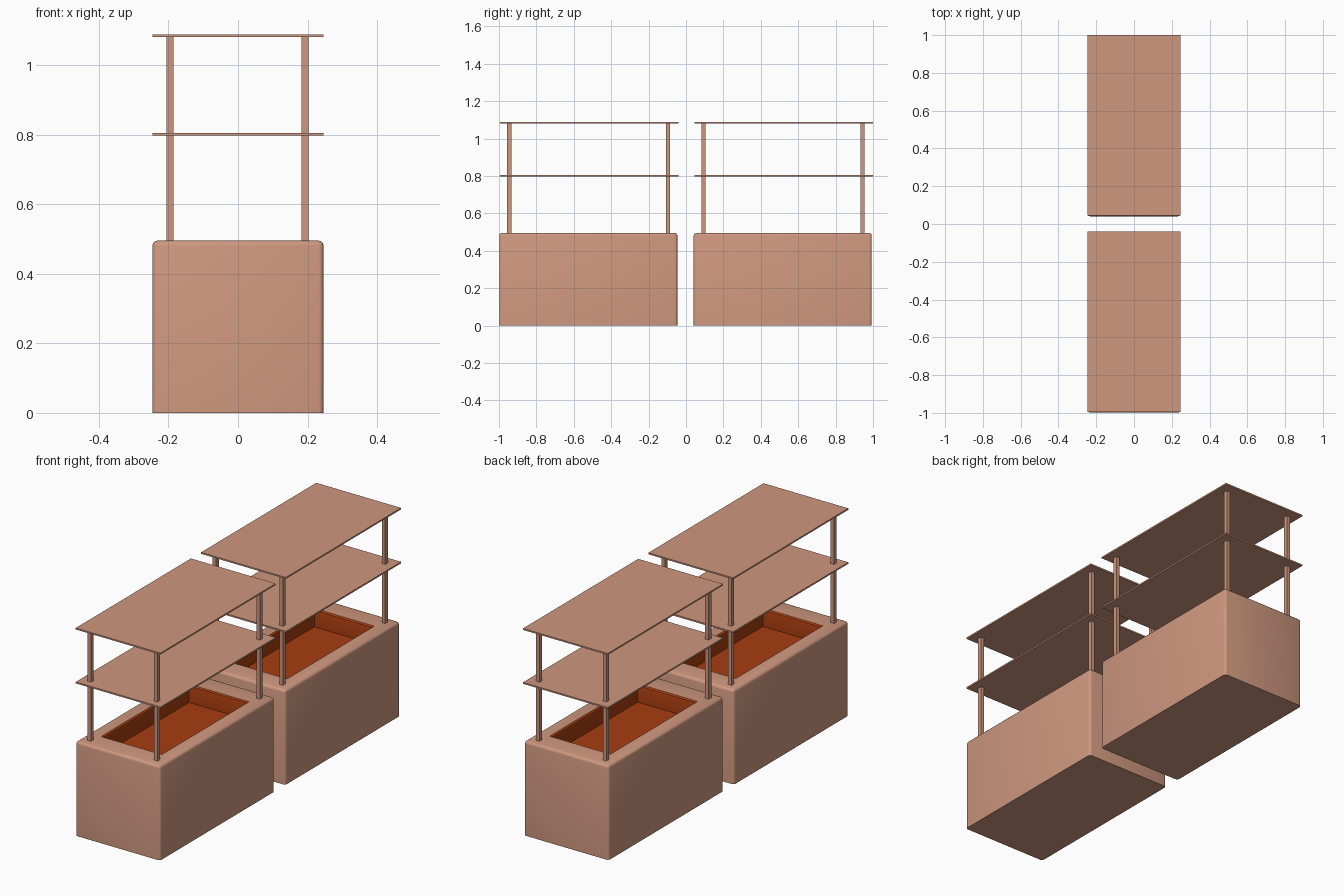
import bpy, bmesh
from mathutils import Vector

if "Cube" in bpy.data.objects:
    bpy.data.objects.remove(bpy.data.objects["Cube"])


def material(name, rgb):
    m = bpy.data.materials.new(name)
    m.diffuse_color = (*rgb, 1)
    m.use_nodes = True
    m.node_tree.nodes["Principled BSDF"].inputs["Base Color"].default_value = m.diffuse_color
    return m


clay = material("clay_pink", (0.62, 0.312, 0.212))
rust = material("rust_orange", (0.38, 0.045, 0.005))


def make_object(name, bm, mats):
    bmesh.ops.recalc_face_normals(bm, faces=bm.faces)
    me = bpy.data.meshes.new(name)
    bm.to_mesh(me)
    bm.free()
    for m in mats:
        me.materials.append(m)
    ob = bpy.data.objects.new(name, me)
    bpy.context.collection.objects.link(ob)
    return ob


def box_mesh(lo, hi):
    bm = bmesh.new()
    bmesh.ops.create_cube(bm, size=1)
    for v in bm.verts:
        v.co = Vector([(a + b) / 2 + c * (b - a) for a, b, c in zip(lo, hi, v.co)])
    return bm


def ring_inward(bm, face, hx, hy, cy, z):
    """Add a rectangular ring inside a face; returns (new inner face, ring faces)."""
    res = bmesh.ops.inset_region(bm, faces=[face], thickness=0.004, use_even_offset=True)
    for v in face.verts:
        v.co = Vector((hx if v.co.x > 0 else -hx, cy + (hy if v.co.y > cy else -hy), z))
    return res["faces"]


def basin(name, y0, y1):
    # rounded block with a coloured recess sunk in its top
    top = 0.495
    bm = box_mesh((-0.246, y0, 0), (0.246, y1, top))
    edges = [e for e in bm.edges if max(v.co.z for v in e.verts) > 0.1]
    bmesh.ops.bevel(bm, geom=edges, offset=0.014, segments=3, profile=0.5, affect='EDGES')
    bm.normal_update()
    cy = (y0 + y1) / 2
    face = max((f for f in bm.faces if f.normal.z > 0.99), key=lambda f: f.calc_area())
    ring_inward(bm, face, 0.176, 0.362, cy, top)             # flat rim
    inner = []
    for inset, z in ((0.008, top - 0.006), (0.012, top - 0.02), (0.012, top - 0.09)):
        inner += ring_inward(bm, face, 0.176 - inset, 0.362 - inset, cy, z)
    for f in inner + [face]:
        f.material_index = 1
    ob = make_object(name, bm, [clay, rust])
    bpy.ops.object.select_all(action='DESELECT')
    bpy.context.view_layer.objects.active = ob
    ob.select_set(True)
    bpy.ops.object.shade_smooth_by_angle(angle=0.6)


for label, s in (("front", -0.998), ("back", 0.041)):
    basin(label + "_basin", s, s + 0.952)
    # two thin shelves above the basin
    for part, z in (("lower_shelf", 0.797), ("upper_shelf", 1.08)):
        make_object(f"{label}_{part}",
                    box_mesh((-0.246, s + 0.004, z), (0.246, s + 0.959, z + 0.008)), [clay])
    # four square posts
    for side, x in (("left", -0.195), ("right", 0.192)):
        for end, y in (("near", s + 0.053), ("far", s + 0.902)):
            make_object(f"{label}_{side}_{end}_post",
                        box_mesh((x - 0.01, y - 0.011, 0.49), (x + 0.01, y + 0.011, 1.082)), [clay])
